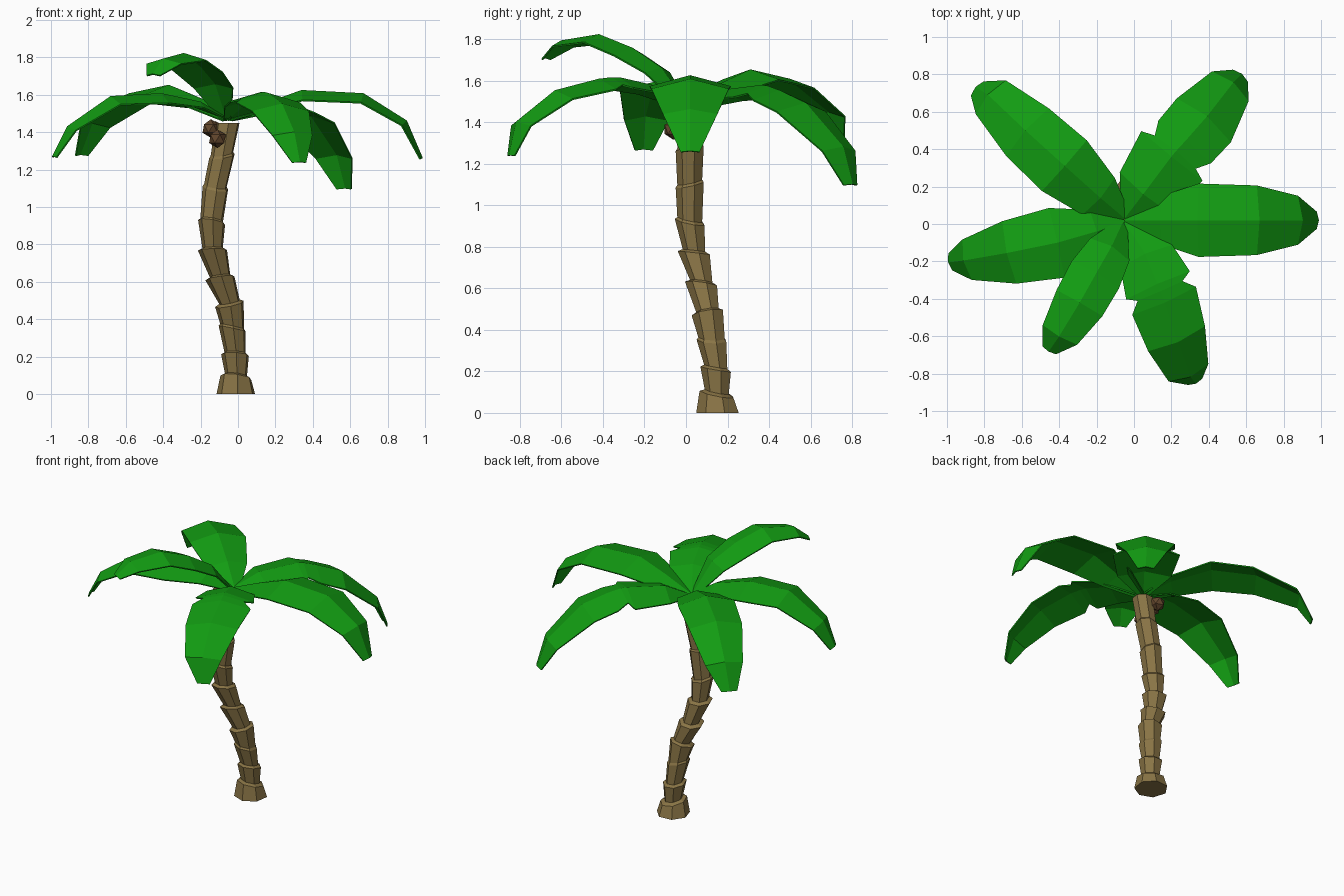
import bpy, math, random
from mathutils import Vector

if "Cube" in bpy.data.objects:
    bpy.data.objects.remove(bpy.data.objects["Cube"])

random.seed(4)


def material(name, color):
    m = bpy.data.materials.new(name)
    m.diffuse_color = (*color, 1)
    m.use_nodes = True
    m.node_tree.nodes["Principled BSDF"].inputs["Base Color"].default_value = m.diffuse_color
    return m


BARK = material("bark", (0.25, 0.175, 0.06))
LEAF = material("leaf", (0.006, 0.33, 0.006))
NUT = material("nut", (0.12, 0.06, 0.025))


def make_object(name, verts, faces, mat):
    mesh = bpy.data.meshes.new(name)
    mesh.from_pydata(verts, [], faces)
    mesh.materials.append(mat)
    ob = bpy.data.objects.new(name, mesh)
    bpy.context.collection.objects.link(ob)
    return ob


# Trunk: centre line points with the radius below and above each joint
SIDES = 7
joints = [
    (-0.01, 0.155, 0.00, 0.106, None), (-0.01, 0.150, 0.09, 0.085, 0.06),
    (-0.015, 0.145, 0.21, 0.076, 0.058), (-0.03, 0.125, 0.35, 0.074, 0.066),
    (-0.045, 0.105, 0.48, 0.078, 0.056), (-0.095, 0.075, 0.62, 0.080, 0.056),
    (-0.135, 0.04, 0.77, 0.080, 0.056), (-0.14, 0.02, 0.92, 0.074, 0.062),
    (-0.12, 0.02, 1.10, 0.070, 0.062), (-0.085, 0.02, 1.27, 0.070, 0.062),
    (-0.055, 0.02, 1.45, 0.066, None)]
verts, rings = [], 0
for i, (x, y, z, below, above) in enumerate(joints):
    end = i in (0, len(joints) - 1)
    tx, ty = (0, 0) if end else (random.uniform(-.25, .25), random.uniform(-.25, .25))
    for r, dz in ((below, 0), (above, 0.012)):
        if r is None:
            continue
        for k in range(SIDES):
            a = 2 * math.pi * k / SIDES + 0.3
            px, py = r * math.cos(a), r * math.sin(a)
            verts.append((x + px, y + py, z + dz + tx * px + ty * py))
        rings += 1
faces = [tuple(reversed(range(SIDES))), tuple(range((rings - 1) * SIDES, rings * SIDES))]
for j in range(rings - 1):
    for k in range(SIDES):
        n = (k + 1) % SIDES
        faces.append((j * SIDES + k, j * SIDES + n, (j + 1) * SIDES + n, (j + 1) * SIDES + k))
make_object("trunk", verts, faces, BARK)

# Coconuts under the crown
for i, loc in enumerate([(-0.11, -0.06, 1.365), (-0.145, 0.01, 1.42), (-0.12, 0.085, 1.41)]):
    bpy.ops.mesh.primitive_ico_sphere_add(subdivisions=1, radius=0.05, location=loc)
    nut = bpy.context.object
    nut.name = f"coconut_{i + 1}"
    nut.data.materials.append(NUT)


def frond(name, path):
    """Folded leaf: each station is ridge x, y, z and half width."""
    pts = [Vector(p[:3]) for p in path]
    flat = pts[-1] - pts[0]
    side = Vector((-flat.y, flat.x, 0)).normalized()
    verts, faces = [], []
    for i, p in enumerate(pts):
        w = path[i][3]
        along = (pts[min(i + 1, len(pts) - 1)] - pts[max(i - 1, 0)]).normalized()
        down = side.cross(along).normalized()
        if down.z > 0:
            down.negate()
        drop = down * w * 0.27
        verts += [p + side * w + drop, p, p - side * w + drop]
        if i:
            b = 3 * i
            faces += [(b - 3, b - 2, b + 1, b), (b - 2, b - 1, b + 2, b + 1)]
    ob = make_object(name, verts, faces, LEAF)
    mod = ob.modifiers.new("thickness", "SOLIDIFY")
    mod.thickness = 0.008
    mod.offset = 0


# Fronds around the crown; two of them have torn notches
frond("frond_right", [
    (-.05, .02, 1.47, .03), (.14, .02, 1.55, .13), (.34, .02, 1.622, .195),
    (.67, .02, 1.605, .185), (.90, .02, 1.46, .13), (.985, .02, 1.26, .045)])
frond("frond_back_right", [
    (-.05, .03, 1.47, .03), (.05, .16, 1.55, .17), (.20, .36, 1.575, .21),
    (.225, .39, 1.572, .14), (.28, .45, 1.55, .18), (.39, .575, 1.49, .185),
    (.53, .755, 1.28, .125), (.575, .80, 1.10, .05)])
frond("frond_back_left", [
    (-.05, .03, 1.47, .04), (-.18, .14, 1.57, .13), (-.37, .31, 1.65, .18),
    (-.58, .50, 1.605, .17), (-.78, .69, 1.45, .12), (-.845, .73, 1.28, .05)])
frond("frond_left", [
    (-.05, .01, 1.47, .03), (-.20, -.04, 1.56, .12), (-.41, -.10, 1.605, .19),
    (-.68, -.155, 1.59, .17), (-.91, -.195, 1.43, .11), (-.99, -.205, 1.27, .045)])
frond("frond_front_right", [
    (-.05, .01, 1.47, .03), (.06, -.16, 1.575, .15), (.125, -.32, 1.612, .185),
    (.14, -.36, 1.612, .13), (.165, -.42, 1.605, .185), (.235, -.63, 1.55, .165),
    (.30, -.815, 1.40, .115), (.33, -.85, 1.24, .04)])
frond("frond_front_left", [
    (-.06, .01, 1.47, .03), (-.12, -.12, 1.66, .12), (-.20, -.26, 1.755, .145),
    (-.29, -.42, 1.82, .14), (-.40, -.60, 1.79, .105), (-.455, -.68, 1.71, .04)])
